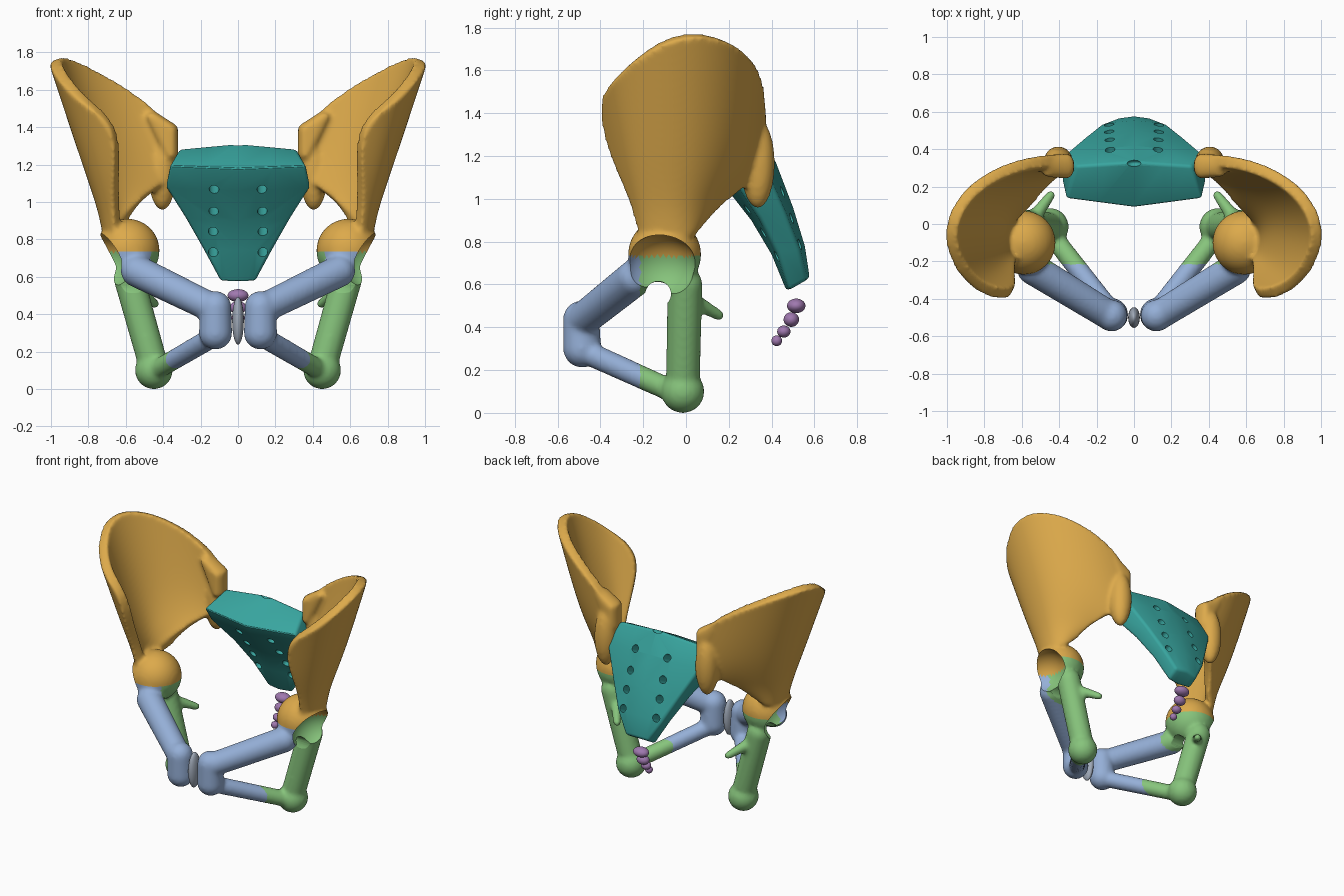
import bpy, bmesh, math
from mathutils import Vector

if "Cube" in bpy.data.objects:
    bpy.data.objects.remove(bpy.data.objects["Cube"])


def material(name, rgb):
    m = bpy.data.materials.new(name)
    m.diffuse_color = (*rgb, 1)
    m.use_nodes = True
    m.node_tree.nodes["Principled BSDF"].inputs["Base Color"].default_value = m.diffuse_color
    return m


ORANGE = material("orange", (.72, .40, .07))
GREEN = material("green", (.24, .55, .20))
BLUE = material("blue", (.30, .43, .68))
TEAL = material("teal", (.04, .38, .35))
PURPLE = material("purple", (.35, .19, .43))
GREY = material("pale_grey", (.35, .40, .48))


def add_object(name, mesh, mat=None, angle=55):
    ob = bpy.data.objects.new(name, mesh)
    bpy.context.collection.objects.link(ob)
    if mat:
        mesh.materials.clear()
        mesh.materials.append(mat)
        mesh.polygons.foreach_set("use_smooth", [True] * len(mesh.polygons))
        mesh.set_sharp_from_angle(angle=math.radians(angle))
    return ob


def bm_mesh(name, bm):
    me = bpy.data.meshes.new(name)
    bm.to_mesh(me)
    bm.free()
    return me


def hull(*balls):
    """Hull of balls (centre, radius or radii): ellipsoid or tapered rod."""
    tmp = bmesh.new()
    bmesh.ops.create_icosphere(tmp, subdivisions=4, radius=1)
    unit = [v.co.copy() for v in tmp.verts]
    tmp.free()
    bm = bmesh.new()
    for c, r in balls:
        r = (r, r, r) if isinstance(r, (int, float)) else r
        for p in unit:
            bm.verts.new([c[i] + p[i] * r[i] for i in range(3)])
    bmesh.ops.convex_hull(bm, input=bm.verts[:])
    bmesh.ops.delete(bm, geom=[v for v in bm.verts if not v.link_faces], context='VERTS')
    bmesh.ops.recalc_face_normals(bm, faces=bm.faces[:])
    return bm_mesh("hull", bm)


def merge(meshes):
    bm = bmesh.new()
    for m in meshes:
        bm.from_mesh(m)
    return bm_mesh("merged", bm)


def bake(ob):
    """Evaluate the modifiers to a mesh and drop the helper object."""
    dg = bpy.context.evaluated_depsgraph_get()
    dg.update()
    me = bpy.data.meshes.new_from_object(ob.evaluated_get(dg))
    bpy.data.objects.remove(ob)
    return me


def cut_with(ob, cutter_mesh):
    c = add_object("cutter", cutter_mesh)
    c.hide_render = True
    b = ob.modifiers.new("cut", 'BOOLEAN')
    b.operation, b.object, b.solver = 'DIFFERENCE', c, 'EXACT'
    return c


# Iliac blade: rows from the neck up to the crest, each running front to back
rows = [
    [(.63, -.20, .82), (.67, -.17, .82), (.69, -.10, .82), (.69, -.04, .82), (.67, .01, .83), (.64, .03, .86), (.60, .05, .90)],
    [(.65, -.22, .95), (.69, -.19, .95), (.715, -.11, .96), (.715, -.03, .97), (.68, .04, .98), (.60, .13, 1.02), (.50, .20, 1.04)],
    [(.65, -.31, 1.15), (.76, -.25, 1.18), (.80, -.12, 1.20), (.80, .02, 1.21), (.72, .16, 1.21), (.55, .28, 1.20), (.36, .33, 1.10)],
    [(.635, -.395, 1.42), (.85, -.345, 1.56), (.97, -.17, 1.71), (.99, .0, 1.78), (.875, .20, 1.75), (.60, .335, 1.61), (.33, .34, 1.41)],
]
bm = bmesh.new()
grid = [[bm.verts.new(p) for p in row] for row in rows]
for a, b in zip(grid, grid[1:]):
    for i in range(6):
        bm.faces.new((a[i], a[i + 1], b[i + 1], b[i]))
blade = add_object("blade", bm_mesh("blade", bm))
sub = blade.modifiers.new("sub", 'SUBSURF')
sub.levels = sub.render_levels = 4
sol = blade.modifiers.new("thick", 'SOLIDIFY')
sol.thickness, sol.offset = .068, 0
blade = bake(blade)

# Whole hip bone fused from blade, socket ball and rods
parts = [
    blade,
    hull(((.405, .335, 1.165), (.077, .08, .21))),                 # rear iliac swelling
    hull(((.36, .31, 1.25), (.042, .065, .03)), ((.355, .31, 1.39), (.035, .065, .03)),
         ((.46, .31, 1.455), (.04, .06, .03))),                    # thick rear corner
    hull(((.59, -.10, .74), .171)),                                # socket ball
    hull(((.54, -.24, .63), .086), ((.13, -.49, .43), .079)),      # upper pubic branch
    hull(((.12, -.49, .44), .084), ((.12, -.485, .30), .089)),     # pubic body
    hull(((.13, -.46, .28), .056), ((.44, -.06, .10), .053)),      # lower pubic branch
    hull(((.585, -.005, .60), .082), ((.45, -.015, .12), .079)),   # ischial shaft
    hull(((.45, -.015, .10), .101)),                               # sitting knob
    hull(((.53, .04, .52), .038), ((.445, .155, .455), .026)),     # ischial spine
]
hip = add_object("hip", merge(parts))
rm = hip.modifiers.new("fuse", 'REMESH')
rm.mode, rm.voxel_size = 'VOXEL', .013
sm = hip.modifiers.new("soften", 'SMOOTH')
sm.factor, sm.iterations = .5, 8
cutters = [cut_with(hip, hull(((.71, -.12, .68), (.155, .17, .153)))),
           cut_with(hip, hull(((.50, -.13, .555), .06), ((.80, -.13, .555), .06)))]
hip = bake(hip)
for c in cutters:
    bpy.data.objects.remove(c)


# Split the hip bone into its three coloured regions and mirror each
def region(p):
    if p.z > .73:
        return "ilium"
    return "pubis" if p.y < -.215 else "ischium"


for name, mat in (("ilium", ORANGE), ("ischium", GREEN), ("pubis", BLUE)):
    bm = bmesh.new()
    bm.from_mesh(hip)
    drop = [f for f in bm.faces if region(f.calc_center_median()) != name]
    bmesh.ops.delete(bm, geom=drop, context='FACES')
    ob = add_object(name, bm_mesh(name, bm), mat)
    ob.modifiers.new("both_sides", 'MIRROR')

# Sacrum: half width front, half width back, front (y, z), back (y, z), back slant
sections = [
    (.365, .31, .085, 1.18, .33, 1.315, .02),
    (.385, .37, .18, 1.06, .42, 1.17, .045),
    (.28, .265, .305, .90, .50, .96, .05),
    (.185, .18, .40, .74, .555, .78, .05),
    (.095, .09, .47, .57, .578, .63, .05),
]
bm = bmesh.new()
rings = []
for wf, wb, fy, fz, by, bz, slant in sections:
    k = wf / .38
    front = [(t * wf, fy + .05 * k * abs(t), fz + .015 * k * abs(t)) for t in (-1, -.5, 0, .5, 1)]
    back = [(t * wb, by - slant * k * abs(t), bz - .03 * k * abs(t)) for t in (1, .5, 0, -.5, -1)]
    rings.append([bm.verts.new(p) for p in front + back])
for a, b in zip(rings, rings[1:]):
    for i in range(10):
        j = (i + 1) % 10
        bm.faces.new((a[i], a[j], b[j], b[i]))
for r in (rings[0], rings[-1]):
    for i in range(4):
        bm.faces.new((r[i], r[i + 1], r[8 - i], r[9 - i]))
bmesh.ops.recalc_face_normals(bm, faces=bm.faces[:])
sacrum = add_object("sacrum", bm_mesh("sacrum", bm))
bv = sacrum.modifiers.new("round", 'BEVEL')
bv.width, bv.segments, bv.limit_method, bv.angle_limit = .018, 3, 'ANGLE', math.radians(35)

# Four pairs of nerve openings and the canal mouth
holes = []
axis = Vector((0, .89, .45))
for x, y, z in ((.128, .20, 1.07), (.13, .285, .95), (.133, .355, .84), (.133, .42, .73)):
    for s in (-1, 1):
        p = Vector((s * x, y, z))
        holes.append(hull((p - axis * .12, .026), (p + axis * .4, .026)))
holes.append(hull(((0, .325, 1.32), (.04, .02, .04))))
cutter = cut_with(sacrum, merge(holes))
mesh = bake(sacrum)
bpy.data.objects.remove(cutter)
add_object("sacrum", mesh, TEAL, 30)

# Tailbone beads
for i, (y, z, rx, ry, rz) in enumerate(((.515, .50, .056, .043, .034), (.492, .436, .045, .036, .034),
                                        (.457, .38, .035, .031, .028), (.424, .337, .026, .025, .025))):
    add_object(f"tailbone_{i + 1}", hull(((0, y, z), (rx, ry, rz))), PURPLE)

# Cartilage disc between the pubic bodies
add_object("pubic_disc", hull(((0, -.50, .365), (.031, .055, .127))), GREY)
